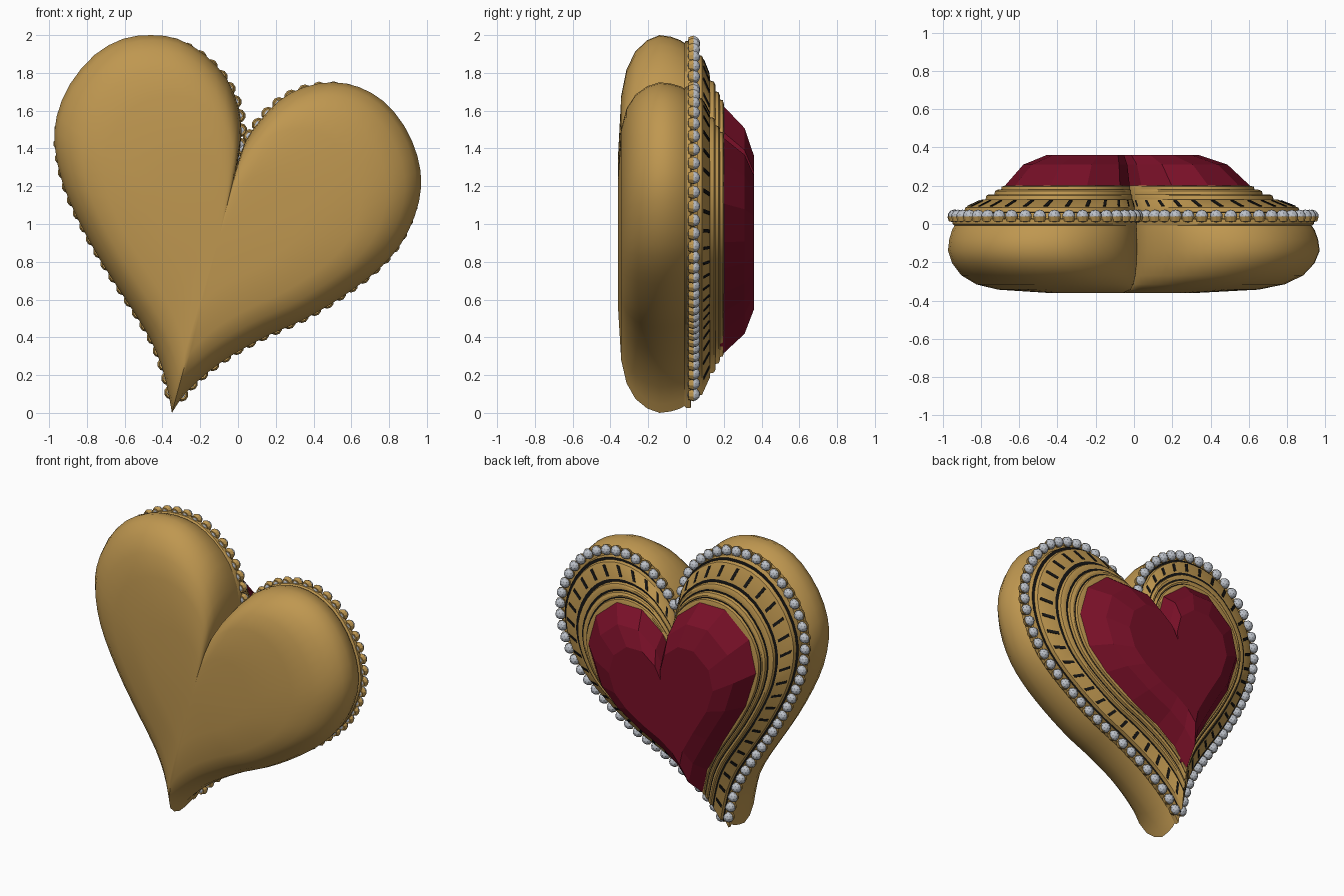
import bpy, bmesh, math
from mathutils import Vector, Matrix

if "Cube" in bpy.data.objects:
    bpy.data.objects.remove(bpy.data.objects["Cube"])

CX, CZ = -0.10, 0.93        # point every heart ring is scaled about

# Heart outline seen from the front: each side runs from cleft to tip
LEFT = [(0.0, 1.33), (0.018, 1.47), (0.005, 1.61), (-0.06, 1.77), (-0.18, 1.90),
        (-0.32, 1.98), (-0.46, 2.0), (-0.61, 1.98), (-0.76, 1.895), (-0.89, 1.74),
        (-0.96, 1.57), (-0.97, 1.41), (-0.93, 1.22), (-0.85, 1.03), (-0.73, 0.81),
        (-0.595, 0.60), (-0.475, 0.41), (-0.405, 0.25), (-0.37, 0.11), (-0.35, 0.0)]
RIGHT = [(0.0, 1.33), (0.04, 1.44), (0.11, 1.54), (0.22, 1.655), (0.35, 1.725),
         (0.50, 1.75), (0.64, 1.725), (0.77, 1.65), (0.88, 1.52), (0.95, 1.36),
         (0.97, 1.20), (0.935, 1.04), (0.86, 0.89), (0.76, 0.775), (0.645, 0.68),
         (0.49, 0.575), (0.33, 0.485), (0.17, 0.415), (0.01, 0.33), (-0.10, 0.26),
         (-0.20, 0.18), (-0.29, 0.09), (-0.35, 0.0)]


def material(name, rgb):
    m = bpy.data.materials.new(name)
    m.diffuse_color = (*rgb, 1)
    m.use_nodes = True
    m.node_tree.nodes["Principled BSDF"].inputs["Base Color"].default_value = m.diffuse_color
    return m


GOLD = material("gold", (0.52, 0.31, 0.08))
RED = material("ruby red", (0.19, 0.005, 0.021))
SILVER = material("crystal silver", (0.50, 0.53, 0.58))
BLACK = material("black enamel", (0.008, 0.008, 0.008))


def smooth(pts, n=2):
    """Catmull-Rom subdivision of one side, keeping sharp ends."""
    p = [Vector(q) for q in pts]
    p = [2 * p[0] - p[1]] + p + [2 * p[-1] - p[-2]]
    out = []
    for i in range(1, len(p) - 2):
        a, b, c, d = p[i - 1:i + 3]
        for k in range(n):
            t = k / n
            out.append(0.5 * (2 * b + (c - a) * t + (2 * a - 5 * b + 4 * c - d) * t * t
                              + (3 * b - a - 3 * c + d) * t ** 3))
    return out + [p[-2]]


def loop(left, right):
    return [Vector(q) for q in left] + [Vector(q) for q in right[-2:0:-1]]


def place(q, s, y):
    return Vector((CX + (q[0] - CX) * s, y, CZ + (q[1] - CZ) * s))


def finish(name, bm, mats, angle=None):
    bmesh.ops.recalc_face_normals(bm, faces=bm.faces)
    me = bpy.data.meshes.new(name)
    bm.to_mesh(me)
    bm.free()
    for m in mats:
        me.materials.append(m)
    if angle:
        me.shade_smooth()
        me.set_sharp_from_angle(angle=math.radians(angle))
    ob = bpy.data.objects.new(name, me)
    bpy.context.collection.objects.link(ob)
    return ob


def heart_rings(name, outline, profile, mats, angle=None):
    """Stack scaled hearts; profile = (scale, y, material of next strip)."""
    bm = bmesh.new()
    rings = [[bm.verts.new(place(q, s, y)) for q in outline] for s, y, _ in profile]
    n = len(outline)
    for (r0, r1, p) in zip(rings, rings[1:], profile):
        for i in range(n):
            j = (i + 1) % n
            bm.faces.new((r0[i], r0[j], r1[j], r1[i])).material_index = p[2]
    for r, p in ((rings[0], profile[0]), (rings[-1], profile[-1])):
        c = bm.verts.new((CX, p[1], CZ))
        for i in range(n):
            bm.faces.new((r[i], r[(i + 1) % n], c)).material_index = p[2]
    return finish(name, bm, mats, angle)


fine_left, fine_right = smooth(LEFT), smooth(RIGHT)
FINE = loop(fine_left, fine_right)

# Rounded gold body
heart_rings("body", FINE, [
    (0.40, -0.36, 0), (0.70, -0.343, 0), (0.83, -0.315, 0), (0.92, -0.268, 0),
    (0.975, -0.205, 0), (1.0, -0.14, 0), (0.992, -0.08, 0), (0.975, -0.03, 0),
    (0.955, 0.0, 0)], [GOLD], 50)

# Stepped gold setting with black enamel lines
heart_rings("stepped_setting", FINE, [
    (0.96, -0.01, 0), (0.972, 0.0, 0), (0.972, 0.025, 0), (0.925, 0.028, 0),
    (0.92, 0.06, 1), (0.903, 0.062, 0), (0.897, 0.085, 0), (0.795, 0.128, 1),
    (0.775, 0.128, 0), (0.77, 0.148, 0), (0.755, 0.155, 0), (0.735, 0.155, 1),
    (0.722, 0.155, 0), (0.718, 0.172, 0), (0.70, 0.18, 0), (0.69, 0.178, 1),
    (0.682, 0.178, 0), (0.678, 0.195, 0), (0.66, 0.20, 0)], [GOLD, BLACK], 30)

# Faceted heart gem
COARSE = loop(LEFT[:1] + LEFT[1::2], RIGHT[::2])
heart_rings("heart_gem", COARSE, [
    (0.665, 0.17, 0), (0.66, 0.20, 0), (0.55, 0.31, 0), (0.41, 0.36, 0)], [RED])


def spaced(side, pitch, start, end):
    """Evenly spaced (point, tangent) pairs along one side."""
    total = sum((b - a).length for a, b in zip(side, side[1:]))
    count = round((total - start - end) / pitch)
    for k in range(count + 1):
        d = start + (total - start - end) * k / count
        for a, b in zip(side, side[1:]):
            l = (b - a).length
            if d <= l:
                yield a.lerp(b, d / l), (b - a).normalized()
                break
            d -= l


# Crystal beads in gold cups around the rim
bm = bmesh.new()
for side, start in ((fine_left, 0.03), (fine_right, 0.09)):
    for q, t in spaced(side, 0.08, start, 0.08):
        c = place(q, 0.965, 0.0)
        cup = bmesh.ops.create_cone(
            bm, cap_ends=True, segments=10, radius1=0.028, radius2=0.037, depth=0.026,
            matrix=Matrix.Translation(c + Vector((0, 0.027, 0))) @ Matrix.Rotation(-math.pi / 2, 4, 'X'))
        ball = bmesh.ops.create_icosphere(
            bm, subdivisions=2, radius=0.034,
            matrix=Matrix.Translation(c + Vector((0, 0.041, 0))))
        for f in {f for v in ball["verts"] for f in v.link_faces}:
            f.material_index = 1
finish("crystal_beads", bm, [GOLD, SILVER])

# Black dashes across the sloping band
bm = bmesh.new()
for side in (fine_left, fine_right):
    for q, t in spaced(side, 0.125, 0.1, 0.1):
        w = Vector((t.x, 0, t.y)) * 0.010
        a, b = place(q, 0.882, 0.0915), place(q, 0.812, 0.121)
        lo, hi = Vector((0, -0.002, 0)), Vector((0, 0.004, 0))
        v = [bm.verts.new(p + o) for o in (lo, hi) for p in (a - w, a + w, b + w, b - w)]
        for idx in ((0, 1, 2, 3), (4, 5, 6, 7), (0, 1, 5, 4), (1, 2, 6, 5), (2, 3, 7, 6), (3, 0, 4, 7)):
            bm.faces.new([v[i] for i in idx])
finish("band_dashes", bm, [BLACK])
